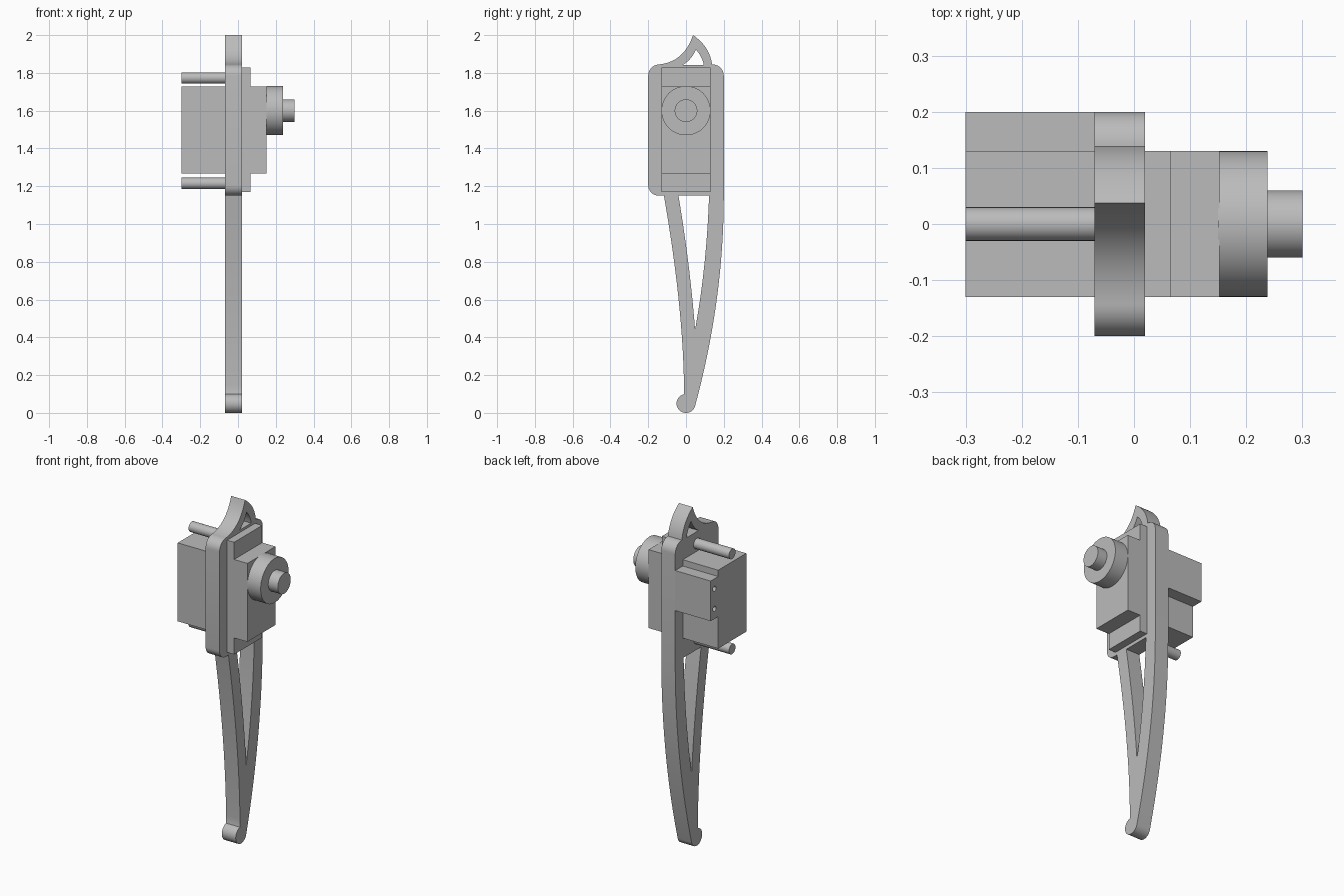
import bpy, bmesh, math
from mathutils import Matrix, Vector

cube = bpy.data.objects.get("Cube")
if cube:
    bpy.data.objects.remove(cube, do_unlink=True)

grey = bpy.data.materials.new("plain_grey")
grey.use_nodes = True
colour = (0.5, 0.5, 0.5, 1)
grey.diffuse_color = colour
grey.node_tree.nodes["Principled BSDF"].inputs["Base Color"].default_value = colour


def add_object(name, bm):
    bmesh.ops.recalc_face_normals(bm, faces=bm.faces)
    mesh = bpy.data.meshes.new(name)
    bm.to_mesh(mesh)
    bm.free()
    mesh.materials.append(grey)
    obj = bpy.data.objects.new(name, mesh)
    bpy.context.collection.objects.link(obj)
    return obj


def smooth(obj):
    bpy.ops.object.select_all(action='DESELECT')
    obj.select_set(True)
    bpy.context.view_layer.objects.active = obj
    bpy.ops.object.shade_smooth_by_angle(angle=math.radians(30))


def box(name, low, high):
    low, high = Vector(low), Vector(high)
    bm = bmesh.new()
    bmesh.ops.create_cube(bm, size=1, matrix=Matrix.Translation((low + high) / 2)
                          @ Matrix.Diagonal((*(high - low), 1)))
    return add_object(name, bm)


def rod(name, x0, x1, y, z, radius, segments=64):
    """Cylinder lying along x."""
    bm = bmesh.new()
    bmesh.ops.create_cone(bm, cap_ends=True, segments=segments, radius1=radius,
                          radius2=radius, depth=x1 - x0,
                          matrix=Matrix.Translation(((x0 + x1) / 2, y, z))
                          @ Matrix.Rotation(math.pi / 2, 4, 'Y'))
    obj = add_object(name, bm)
    smooth(obj)
    return obj


def arc(y, z, radius, start, end, steps=8):
    angles = [math.radians(start + (end - start) * i / steps) for i in range(steps + 1)]
    return [(y + radius * math.cos(a), z + radius * math.sin(a)) for a in angles]


def bend(a, control, b, steps=14):
    """Quadratic curve from a to b."""
    a, c, b = Vector(a), Vector(control), Vector(b)
    ts = [i / steps for i in range(steps + 1)]
    return [tuple(a * (1 - t) ** 2 + c * 2 * t * (1 - t) + b * t * t) for t in ts]


def plate(name, loops, x0, x1):
    """Extrude y-z outlines, inner loops becoming holes, along x."""
    bm = bmesh.new()
    for loop in loops:
        verts = [bm.verts.new((x0, y, z)) for y, z in loop]
        for i, v in enumerate(verts):
            bm.edges.new((verts[i - 1], v))
    bmesh.ops.triangle_fill(bm, edges=bm.edges[:], use_beauty=True, use_dissolve=False)
    side = bmesh.ops.extrude_face_region(bm, geom=bm.faces[:], use_keep_orig=True)
    moved = [g for g in side["geom"] if isinstance(g, bmesh.types.BMVert)]
    bmesh.ops.translate(bm, verts=moved, vec=(x1 - x0, 0, 0))
    obj = add_object(name, bm)
    smooth(obj)
    return obj


# Bracket plate with curved leg, rounded foot and top hook
outline = (bend((-0.14, 1.845), (-0.01, 1.86), (0.037, 2.0))
           + bend((0.037, 2.0), (0.125, 1.94), (0.138, 1.845))
           + arc(0.14, 1.785, 0.06, 85, 0)
           + bend((0.2, 1.15), (0.2, 0.6), (0.049, 0.04), 24)
           + arc(0, 0.05, 0.05, -20, -258, 24)
           + bend((-0.01, 0.1), (-0.012, 0.55), (-0.117, 1.15), 20)
           + arc(-0.145, 1.205, 0.055, 270, 180)
           + arc(-0.14, 1.785, 0.06, 180, 95))
leg_gap = (bend((-0.04, 1.15), (0.022, 0.78), (0.048, 0.44))
           + bend((0.048, 0.44), (0.11, 0.78), (0.122, 1.15))[1:])
hook_gap = (bend((-0.017, 1.842), (0.03, 1.87), (0.052, 1.923), 8)
            + bend((0.052, 1.923), (0.085, 1.89), (0.094, 1.842), 8)[1:])
plate("bracket_leg", (outline, leg_gap, hook_gap), -0.07, 0.02)

# Motor housing with mounting flange
box("motor_body", (-0.3, -0.13, 1.267), (0.152, 0.13, 1.727))
box("mounting_flange", (0.0, -0.13, 1.17), (0.066, 0.13, 1.828))

# Output boss and shaft
rod("output_boss", 0.15, 0.238, 0, 1.6, 0.13)
rod("output_shaft", 0.236, 0.3, 0, 1.6, 0.06)

# Mounting pins
for label, z in (("upper", 1.773), ("lower", 1.215)):
    rod(label + "_pin", -0.3, -0.06, 0, z, 0.03, 32)

# Side block with two small holes in its end
block = box("side_block", (-0.3, 0.12, 1.455), (-0.06, 0.2, 1.69))
for label, z in (("upper", 1.632), ("lower", 1.514)):
    cutter = rod(label + "_hole_cutter", -0.4, -0.08, 0.165, z, 0.015, 24)
    cutter.hide_render = True
    cutter.hide_set(True)
    cut = block.modifiers.new(label + "_hole", 'BOOLEAN')
    cut.operation = 'DIFFERENCE'
    cut.object = cutter
